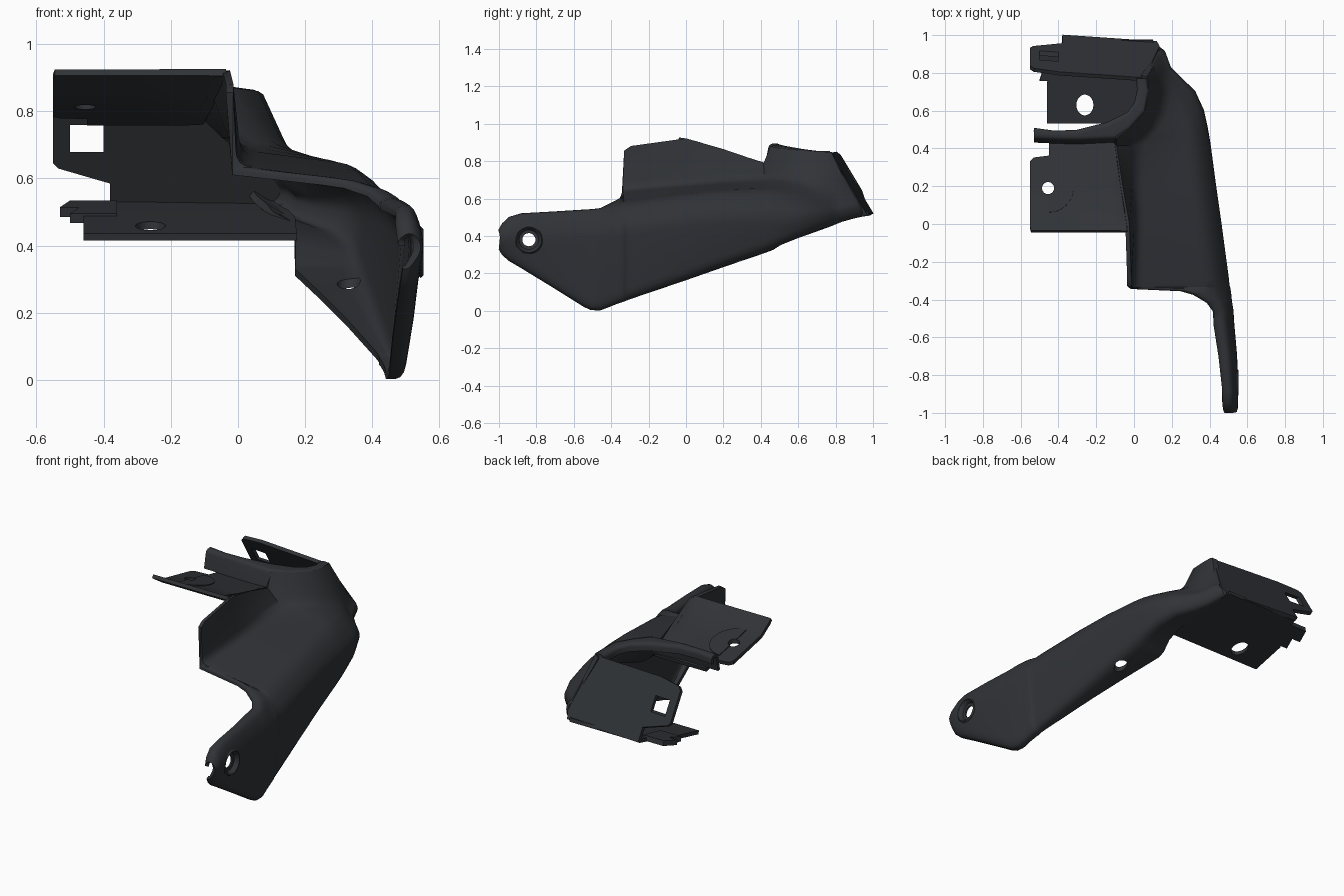
import bpy, bmesh, math
from mathutils import Vector as V

if "Cube" in bpy.data.objects:
    bpy.data.objects.remove(bpy.data.objects["Cube"])

mat = bpy.data.materials.new("dark_plastic")
mat.diffuse_color = (0.03, 0.033, 0.038, 1)
mat.use_nodes = True
mat.node_tree.nodes["Principled BSDF"].inputs["Base Color"].default_value = mat.diffuse_color


def finish(name, bm, thick):
    """Turn a surface into a thin smooth-shaded shell."""
    bmesh.ops.remove_doubles(bm, verts=bm.verts, dist=0.0005)
    bmesh.ops.recalc_face_normals(bm, faces=bm.faces)
    me = bpy.data.meshes.new(name)
    bm.to_mesh(me)
    bm.free()
    ob = bpy.data.objects.new(name, me)
    bpy.context.collection.objects.link(ob)
    me.materials.append(mat)
    bpy.ops.object.select_all(action='DESELECT')
    bpy.context.view_layer.objects.active = ob
    ob.select_set(True)
    m = ob.modifiers.new("thickness", 'SOLIDIFY')
    m.thickness, m.offset = thick, 0
    bpy.ops.object.modifier_apply(modifier=m.name)
    bpy.ops.object.shade_smooth_by_angle(angle=math.radians(40))
    return ob


def loft(name, rows, thick=0.022):
    bm = bmesh.new()
    g = [[bm.verts.new(p) for p in r] for r in rows]
    for a, b in zip(g, g[1:]):
        for i in range(len(a) - 1):
            bm.faces.new((a[i], a[i + 1], b[i + 1], b[i]))
    return finish(name, bm, thick)


def panel(name, outline, surf, thick=0.022):
    bm = bmesh.new()
    bm.faces.new([bm.verts.new(surf(*p)) for p in outline])
    return finish(name, bm, thick)


def rounded(pts, r):
    """Replace every inner corner by a small curve."""
    out = [pts[0]]
    for o, p, q in zip(pts, pts[1:], pts[2:]):
        a = p + (o - p).normalized() * min(r, .45 * (o - p).length)
        b = p + (q - p).normalized() * min(r, .45 * (q - p).length)
        for t in (0, .25, .5, .75, 1):
            out.append(a * (1 - t) ** 2 + p * 2 * t * (1 - t) + b * t * t)
    return out + [pts[-1]]


def cut(obs, loc, size, rot=(0, 0, 0), square=False):
    if square:
        bpy.ops.mesh.primitive_cube_add(size=2, location=loc, rotation=rot)
    else:
        bpy.ops.mesh.primitive_cylinder_add(vertices=32, radius=1, depth=2, location=loc, rotation=rot)
    c = bpy.context.object
    c.scale = size
    c.hide_render = True
    for ob in obs:
        m = ob.modifiers.new("hole", 'BOOLEAN')
        m.operation, m.object, m.solver = 'DIFFERENCE', c, 'EXACT'
        bpy.context.view_layer.objects.active = ob
        bpy.ops.object.modifier_apply(modifier=m.name)
    bpy.data.objects.remove(c)


# Main cover: front arm stations (y, inner x, inner z, side x, shoulder z, bottom z, flange x)
ARM = [(-.992, .488, .42, .54, .435, .335, .49),
       (-.975, .483, .455, .546, .465, .305, .485),
       (-.94, .48, .49, .547, .495, .275, .48),
       (-.88, .48, .505, .547, .515, .24, .475),
       (-.7, .46, .515, .54, .525, .13, .46),
       (-.54, .435, .525, .525, .535, .03, .45),
       (-.505, .433, .527, .522, .537, .014, .445),
       (-.46, .43, .535, .52, .54, .013, .44),
       (-.41, .395, .565, .512, .55, .032, .435),
       (-.365, .32, .59, .508, .558, .05, .425),
       (-.345, .25, .6, .505, .56, .056, .42),
       (-.333, -.015, .63, .502, .563, .06, .42)]
# Body stations start with y, crest x, crest z
BODY = [(-.33, -.025, .855, -.012, .63, .5, .565, .062, .42),
        (-.295, -.025, .88, -.01, .635, .497, .57, .075, .41),
        (0, -.035, .92, 0, .66, .458, .61, .175, .32),
        (.2, -.07, .86, 0, .675, .43, .63, .245, .25),
        (.42, -.1, .785, .0, .69, .402, .635, .32, .17),
        (.46, -.1, .875, .03, .7, .396, .632, .335, .17),
        (.51, -.03, .865, .08, .7, .388, .625, .355, .17),
        (.6, .05, .855, .13, .685, .37, .605, .39, .17),
        (.7, .065, .845, .15, .66, .325, .585, .425, .15),
        (.77, .065, .845, .14, .66, .25, .575, .45, .1),
        (.83, .065, .845, .12, .68, .195, .58, .475, .08),
        (.93, .06, .845, .1, .7, .165, .6, .5, .05),
        (.955, .035, .835, .08, .7, .14, .6, .515, .04)]


def station(y, cx, cz, vx, vz, X, tz, bz, fx):
    pts = [(cx, cz), (vx, vz), (max(X - .08, (vx + X) / 2), tz),
           (X, tz - min(.11, .4 * (tz - bz))), (X - .035, bz),
           (fx, bz + (.04 if y > .5 else 0))]
    lean = max(0, y - .75) / .2 * .18 / .35     # slanted rear end
    return rounded([V((x, y - lean * (z - .5), z)) for x, z in pts], .055)


rows = [station(a[0], a[1] - .002, a[2] - .02, *a[1:]) for a in ARM]
rows += [station(*b) for b in BODY]
cover = loft("main_cover", rows)

# Screw hole with recessed seat in the arm, and hole in the lower flange
side = math.pi / 2
cut([cover], (.583, -.84, .38), (.066, .066, .068), (0, side, 0))
cut([cover], (.33, .28, .275), (.035, .035, .06), (-.33, 0, 0))
ring = [[V((x, -.84 + r * math.cos(a), .38 + r * math.sin(a)))
         for a in [i * math.tau / 32 for i in range(33)]]
        for x, r in ((.548, .072), (.54, .064), (.522, .056), (.519, .036))]
loft("screw_seat", ring, .012)


# Upper mounting plate, its right edge rising to the cover's crest, with boss and hole
def plate_z(y):
    return .915 - (y + .04) * .65 if y < .06 else .85 - (y - .06) * .21


def plate_row(y, l):
    k = max(0, y) / .42
    r = -.035 - .065 * k
    z = plate_z(y)
    return [V((l, y, z)), V((-.3, y, z)), V((r - .05, y, z)), V((r, y, max(z, .915 - .135 * k)))]


top = loft("upper_mounting_plate",
           [plate_row(y, l) for y, l in ((-.04, -.545), (-.02, -.55), (.06, -.55), (.2, -.55),
                                         (.33, -.55), (.35, -.53), (.36, -.45), (.45, -.45))])
arc = [(-.45 + .13 * math.sin(a), .19 + .13 * math.cos(a))
       for a in [i * math.pi / 20 for i in range(21)]]
boss = panel("plate_boss", arc, lambda x, y: V((x, y, .85 - (y - .06) * .21 + .006)), .02)
cut([top, boss], (-.455, .19, .82), (.032, .032, .1))

# Curved lip around the pocket: outer x, y, z then inner x, y
LIP = [(-.53, .46, .885, -.53, .5), (-.42, .455, .885, -.42, .485), (-.3, .452, .885, -.3, .49),
       (-.1, .46, .875, -.14, .53), (-.03, .51, .865, -.03, .585), (.05, .6, .855, .01, .64),
       (.07, .7, .845, .025, .71), (.06, .77, .845, .02, .77)]
loft("pocket_lip",
     [rounded([V((x, y - (.02 if x < -.05 else 0), z - (.1 if x < -.05 else .01))), V((x, y, z)),
               V((u, w, z)), V((u, w, z - .04))], .015) for x, y, z, u, w in LIP], .018)

# Slanted rear wall with square clip window
rear = panel("rear_wall",
             [(-.55, .81), (-.53, .83), (-.4, .845), (.04, .84), (.07, .79), (.135, .55), (.12, .51),
              (-.38, .515), (-.38, .59), (-.535, .635), (-.55, .65)],
             lambda x, z: V((x, .99 - (z - .52) * .6 - (x + .38) * .075, z)))
cut([rear], (-.45, .88, .718), (.05, .15, .04), square=True)

# Pocket floor with oval hole
floor = loft("pocket_floor",
             [[V((l + (r - l) * t, y, z)) for t in (0, .5, 1)]
              for y, l, r, z in ((.535, -.46, .175, .425), (.75, -.46, .17, .475),
                                 (.84, -.4, .15, .495), (.975, -.38, .1, .52))])
cut([floor], (-.26, .63, .45), (.045, .055, .1))

# Small stepped clip tabs at the left end of the floor
for i, (x, y0, y1) in enumerate(((-.53, .84, .93), (-.5, .76, .85))):
    panel(f"floor_clip_tab_{i + 1}",
          [(x, y0), (-.36, y0), (-.36, y1), (x + .03, y1)],
          lambda a, b: V((a, b, .31 + .225 * b)), .03)
